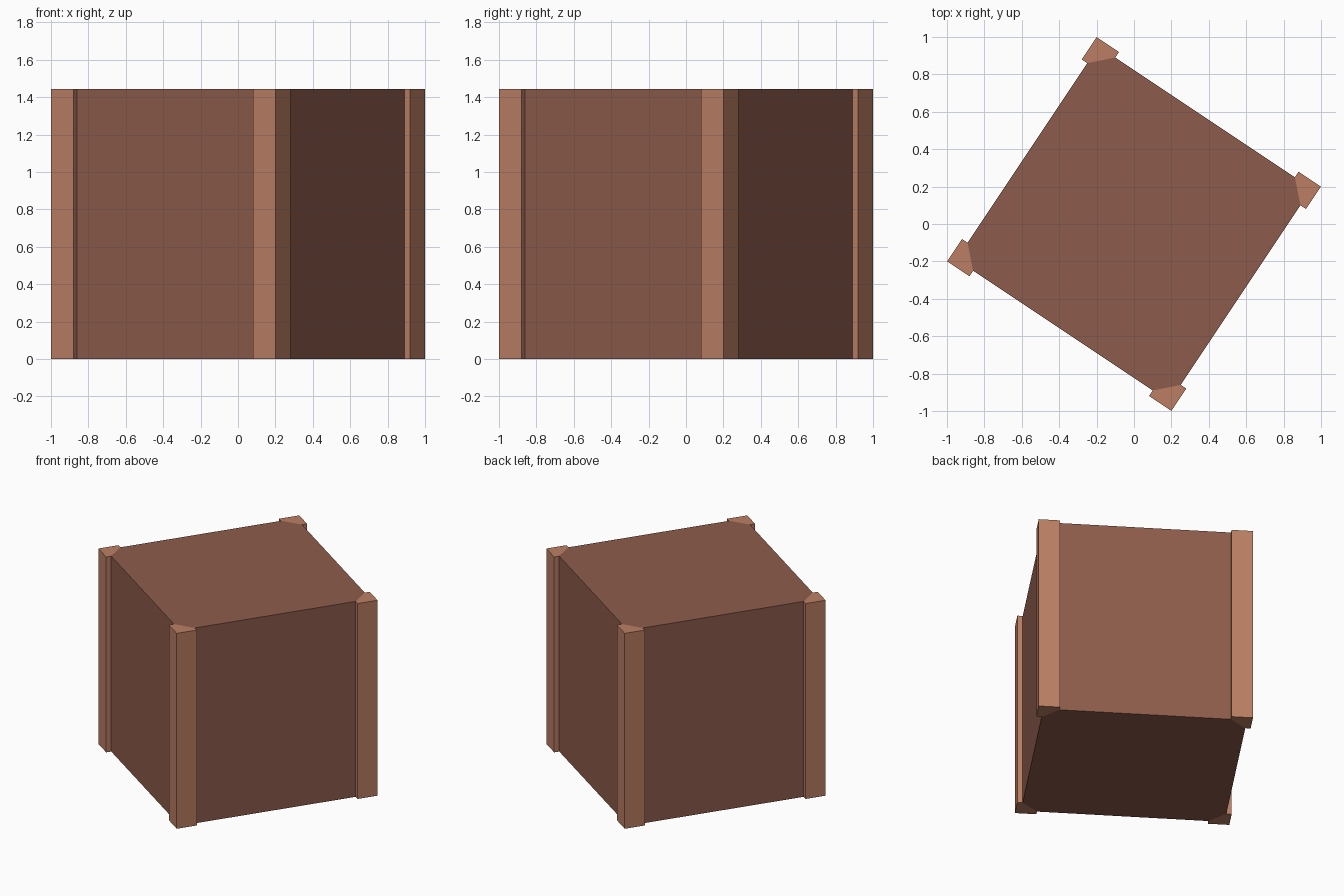
import bpy, bmesh, math
from mathutils import Matrix

if "Cube" in bpy.data.objects:
    bpy.data.objects.remove(bpy.data.objects["Cube"])

HALF = 0.721     # half width of the outer square
HEIGHT = 1.442
POST = 0.144     # width of a corner post
INSET = 0.036    # how far panels sit behind the posts
TURN = math.radians(-33.69)


def material(name, color):
    m = bpy.data.materials.new(name)
    m.diffuse_color = (*color, 1)
    m.use_nodes = True
    m.node_tree.nodes["Principled BSDF"].inputs["Base Color"].default_value = m.diffuse_color
    return m


def prism(name, points, angle, mat):
    """Extrude a flat outline upward, turned about z."""
    bm = bmesh.new()
    base = bm.faces.new([bm.verts.new((x, y, 0)) for x, y in points])
    top = bmesh.ops.extrude_face_region(bm, geom=[base], use_keep_orig=True)
    verts = [v for v in top["geom"] if isinstance(v, bmesh.types.BMVert)]
    bmesh.ops.translate(bm, verts=verts, vec=(0, 0, HEIGHT))
    bmesh.ops.rotate(bm, verts=bm.verts, matrix=Matrix.Rotation(angle, 3, 'Z'))
    bmesh.ops.recalc_face_normals(bm, faces=bm.faces)
    me = bpy.data.meshes.new(name)
    bm.to_mesh(me)
    bm.free()
    me.materials.append(mat)
    ob = bpy.data.objects.new(name, me)
    bpy.context.collection.objects.link(ob)
    return ob


dark_wood = material("dark_brown_wood", (0.270, 0.107, 0.072))
light_wood = material("light_brown_wood", (0.503, 0.212, 0.127))

near = HALF - POST
face = HALF - INSET

# Box body with cut corners
outline = []
for i in range(4):
    c, s = round(math.cos(i * math.pi / 2)), round(math.sin(i * math.pi / 2))
    for x, y in ((face, near), (near, face)):
        outline.append((x * c - y * s, x * s + y * c))
prism("crate_body", outline, TURN, dark_wood)

# Four corner posts, standing proud of the panels
post_outline = [(HALF, HALF), (near, HALF), (near, face), (face, near), (HALF, near)]
for i, side in enumerate(("right", "back", "left", "front")):
    prism(side + "_corner_post", post_outline, TURN + i * math.pi / 2, light_wood)
